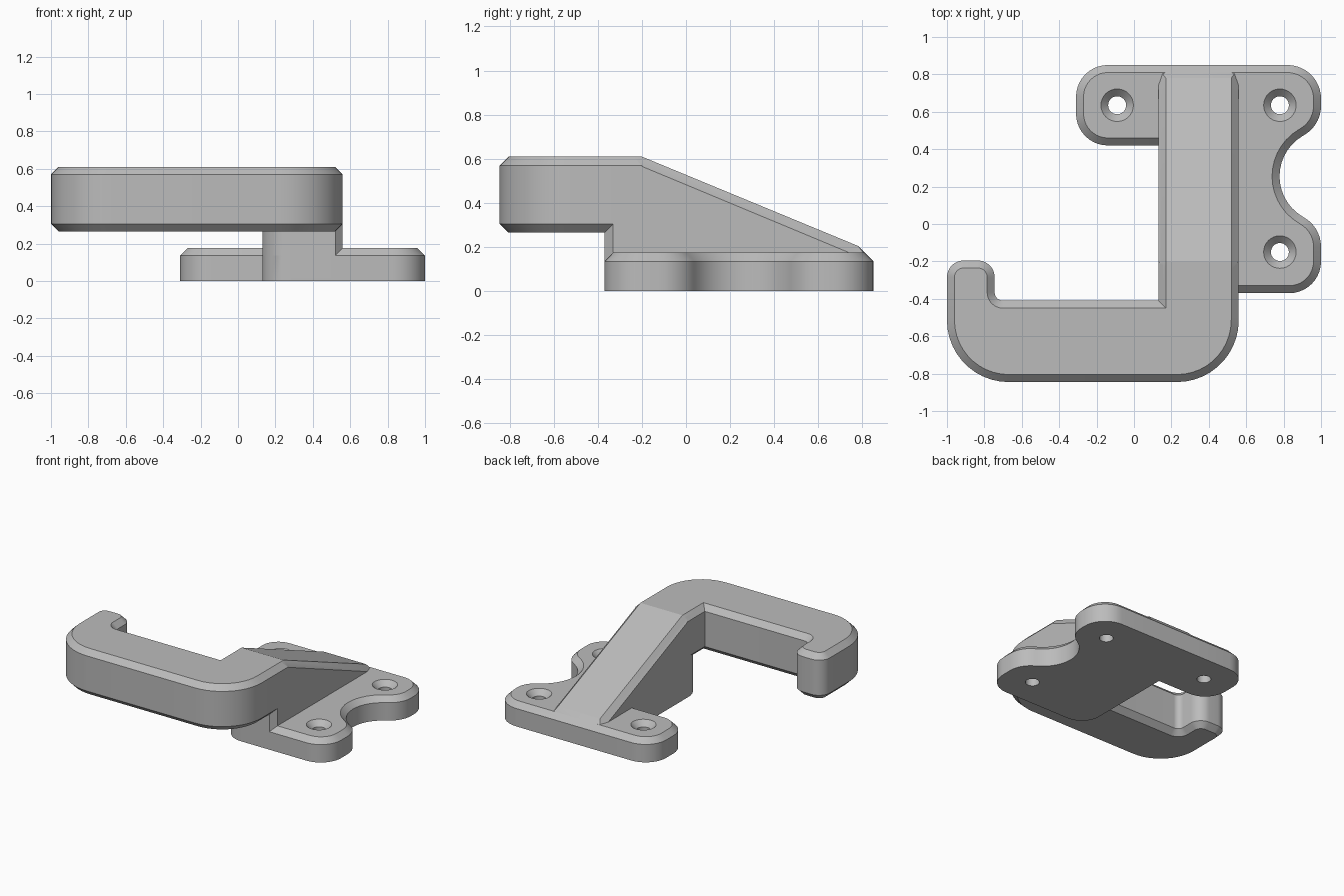
import bpy
import bmesh
from math import sqrt, tan, cos, sin, pi, ceil
from mathutils import Vector

cube = bpy.data.objects.get("Cube")
if cube:
    bpy.data.objects.remove(cube, do_unlink=True)

grey = bpy.data.materials.new("plain_grey")
grey.use_nodes = True
grey.diffuse_color = (0.5, 0.5, 0.5, 1)
grey.node_tree.nodes["Principled BSDF"].inputs["Base Color"].default_value = (0.5, 0.5, 0.5, 1)

CHAMFER = 0.04


def loft(name, rings):
    """Closed solid through matching rings of points."""
    bm = bmesh.new()
    loops = [[bm.verts.new(p) for p in ring] for ring in rings]
    n = len(loops[0])
    for a, b in zip(loops, loops[1:]):
        for i in range(n):
            j = (i + 1) % n
            bm.faces.new((a[i], a[j], b[j], b[i]))
    bm.faces.new(loops[0][::-1])
    bm.faces.new(loops[-1])
    bmesh.ops.recalc_face_normals(bm, faces=bm.faces)
    mesh = bpy.data.meshes.new(name)
    bm.to_mesh(mesh)
    bm.free()
    mesh.materials.append(grey)
    obj = bpy.data.objects.new(name, mesh)
    bpy.context.collection.objects.link(obj)
    return obj


def rounded(corners):
    """Outline with each (x, y, radius) corner rounded."""
    pts = []
    for i, (x, y, r) in enumerate(corners):
        c = Vector((x, y))
        if r == 0:
            pts.append(c)
            continue
        u = (Vector(corners[i - 1][:2]) - c).normalized()
        v = (Vector(corners[(i + 1) % len(corners)][:2]) - c).normalized()
        half = u.angle(v) / 2
        centre = c + (u + v).normalized() * (r / sin(half))
        start = c + u * (r / tan(half)) - centre
        sweep = -start.angle_signed(c + v * (r / tan(half)) - centre)
        steps = ceil(abs(sweep) / (pi / 20))
        for k in range(steps + 1):
            a = sweep * k / steps
            pts.append(centre + Vector((start.x * cos(a) - start.y * sin(a),
                                        start.x * sin(a) + start.y * cos(a))))
    return pts


def inset(pts, d):
    """Mitred inward offset of a counter-clockwise outline."""
    out = []
    for i, p in enumerate(pts):
        e = (p - pts[i - 1]).normalized()
        f = (pts[(i + 1) % len(pts)] - p).normalized()
        m, n = Vector((-e.y, e.x)), Vector((-f.y, f.x))
        out.append(p + (m + n) * (d / (1 + m.dot(n))))
    return out


def slab(name, corners, layers):
    """Rounded outline stacked as (height, inset) layers."""
    pts = rounded(corners)
    return loft(name, [[(p.x, p.y, z) for p in inset(pts, d)] for z, d in layers])


def combine(target, other, operation):
    mod = target.modifiers.new("combine", "BOOLEAN")
    mod.operation = operation
    mod.solver = "EXACT"
    mod.object = other
    bpy.context.view_layer.objects.active = target
    bpy.ops.object.modifier_apply(modifier=mod.name)
    bpy.data.objects.remove(other, do_unlink=True)


# Mounting plate with a round bite in its left edge
plate = slab("hook_bracket", [
    (-0.31, 0.42, 0.17), (0.13, 0.42, 0), (0.13, -0.37, 0.15), (1, -0.37, 0.17),
    (1, -0.02, 0.18), (0.544, 0.255, 0.25), (1, 0.53, 0.18), (1, 0.85, 0.18),
    (-0.31, 0.85, 0.17)],
    [(0, 0), (0.135, 0), (0.175, CHAMFER)])

# Countersunk screw holes
for x, y in [(-0.09, 0.635), (0.78, 0.635), (0.78, -0.15)]:
    rings = [[(x + r * cos(k * pi / 16), y + r * sin(k * pi / 16), z) for k in range(32)]
             for z, r in [(-0.05, 0.048), (0.135, 0.048), (0.175, 0.087), (0.2, 0.087)]]
    combine(plate, loft("screw_hole", rings), "DIFFERENCE")

# Flat hook arm, chamfered above and below
hook = slab("hook_arm", [
    (-1, -0.845, 0.33), (0.56, -0.845, 0.33), (0.56, -0.2, 0), (0.13, -0.2, 0),
    (0.13, -0.41, 0), (-0.745, -0.41, 0.045), (-0.745, -0.195, 0.09), (-1, -0.195, 0.09)],
    [(0.265, CHAMFER), (0.305, 0), (0.57, 0), (0.61, CHAMFER)])

# Sloping rib: side profile swept across x, top edges chamfered, front corners eased
LEFT, RIGHT, ROUND = 0.13, 0.56, 0.15


def rib_section(x):
    t = max(0, CHAMFER - (x - LEFT), CHAMFER - (RIGHT - x)) / CHAMFER
    front = -0.37 + max(0, x - (RIGHT - CHAMFER))
    if x < LEFT + ROUND:
        front = -0.22 - sqrt(max(0, ROUND ** 2 - (LEFT + ROUND - x) ** 2))
    full = [(front, 0.61), (-0.2, 0.61), (0.78, 0.205), (0.85, 0.135)]
    low = [(front, 0.57), (-0.21, 0.57), (0.835, 0.135), (0.85, 0.12)]
    top = [Vector(a).lerp(Vector(b), t) for a, b in zip(full, low)]
    return [(x, front, 0)] + [(x, p.x, p.y) for p in top] + [(x, 0.85, 0)]


xs = [LEFT + ROUND * (1 - cos(k * pi / 20)) for k in range(11)]
xs = sorted(xs + [LEFT + CHAMFER, RIGHT - CHAMFER, RIGHT])
rib = loft("sloping_rib", [rib_section(x) for x in xs])

# Join into one solid and shade
combine(plate, rib, "UNION")
combine(plate, hook, "UNION")
bpy.ops.object.select_all(action="DESELECT")
plate.select_set(True)
bpy.context.view_layer.objects.active = plate
bpy.ops.object.shade_smooth_by_angle(angle=pi / 9)
